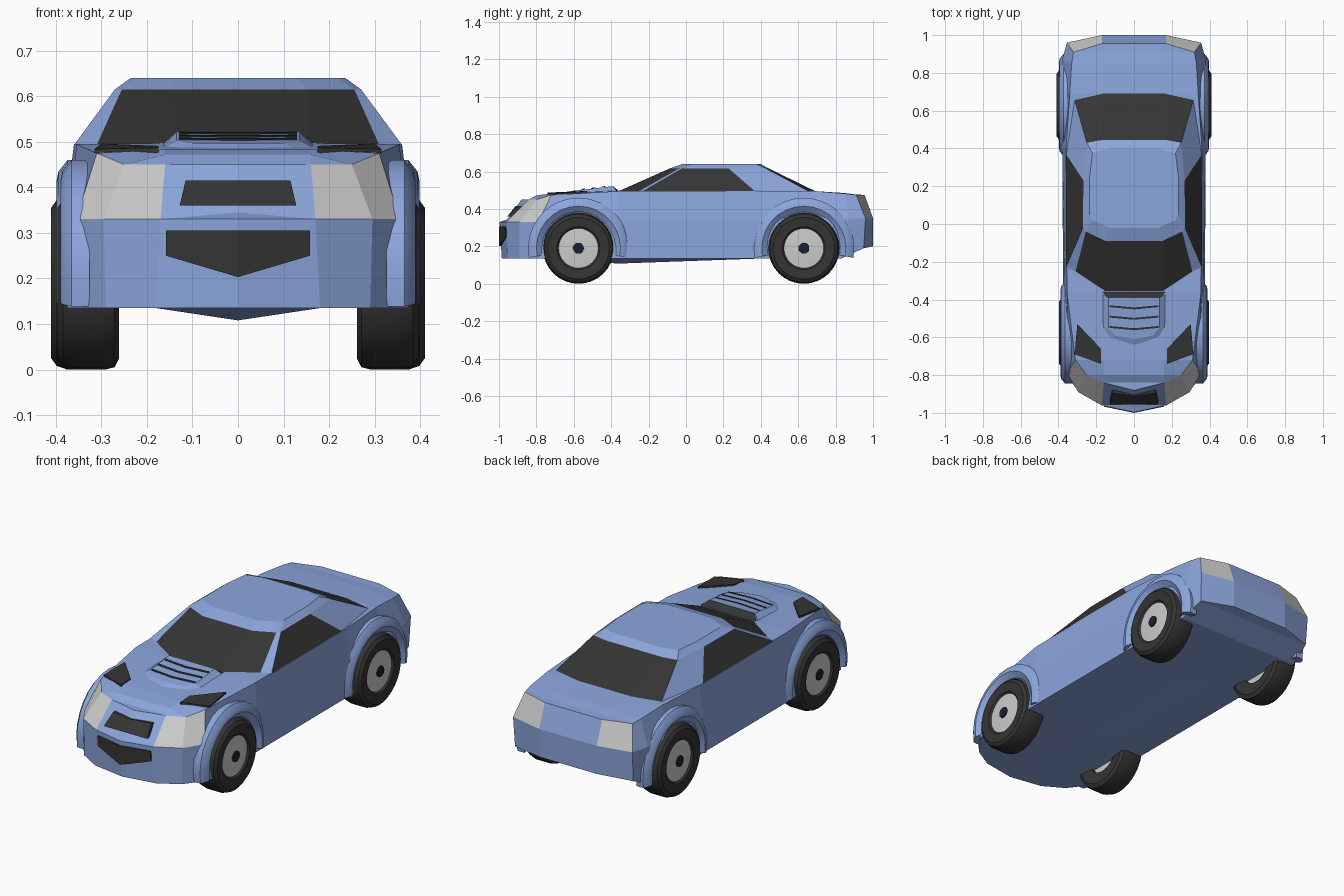
import bpy, bmesh, math

if "Cube" in bpy.data.objects:
    bpy.data.objects.remove(bpy.data.objects["Cube"])

def material(name, col):
    m = bpy.data.materials.new(name)
    m.diffuse_color = (*col, 1)
    m.use_nodes = True
    m.node_tree.nodes["Principled BSDF"].inputs["Base Color"].default_value = m.diffuse_color
    return m

BLUE = material("blue_paint", (0.26, 0.38, 0.72))
DARK = material("dark", (0.035, 0.035, 0.035))
LAMP = material("lamp_grey", (0.6, 0.6, 0.58))
CAP = material("hub_cap", (0.01, 0.015, 0.03))

def finish(name, bm, mats, smooth=False):
    bmesh.ops.recalc_face_normals(bm, faces=bm.faces)
    me = bpy.data.meshes.new(name)
    bm.to_mesh(me)
    bm.free()
    for m in mats:
        me.materials.append(m)
    ob = bpy.data.objects.new(name, me)
    bpy.context.collection.objects.link(ob)
    if smooth:
        bpy.ops.object.select_all(action='DESELECT')
        ob.select_set(True)
        bpy.context.view_layer.objects.active = ob
        bpy.ops.object.shade_smooth_by_angle(angle=math.radians(35))
    return ob

def mirrored_grid(name, rows, mats, pick):
    """Skin rows of right-half points, mirrored over x = 0; pick() chooses the material."""
    bm = bmesh.new()
    cache = {}
    def vert(p, s):
        key = (round(p[0] * s, 4) + 0.0, round(p[1], 4), round(p[2], 4))
        if key not in cache:
            cache[key] = bm.verts.new(key)
        return cache[key]
    for s in (1, -1):
        for r in range(len(rows) - 1):
            for c in range(len(rows[0]) - 1):
                ring = [rows[r][c], rows[r][c + 1], rows[r + 1][c + 1], rows[r + 1][c]]
                vs = list(dict.fromkeys(vert(p, s) for p in ring))
                if len(vs) > 2 and bm.faces.get(vs) is None:
                    bm.faces.new(vs).material_index = pick(r, c)
    return finish(name, bm, mats)

def plate(name, pts, push, mat):
    """Thin prism: polygon extruded by the push vector."""
    bm = bmesh.new()
    a = [bm.verts.new(p) for p in pts]
    b = [bm.verts.new([p[i] + push[i] for i in range(3)]) for p in pts]
    bm.faces.new(a)
    bm.faces.new(b)
    n = len(pts)
    for i in range(n):
        j = (i + 1) % n
        bm.faces.new((a[i], a[j], b[j], b[i]))
    return finish(name, bm, [mat])

def sweep(name, profile, y, z, side, mat, a0=0, a1=360, n=32):
    """Turn a closed (radius, x) profile about the axle."""
    bm = bmesh.new()
    full = a1 - a0 == 360
    rings = []
    for i in range(n if full else n + 1):
        a = math.radians(a0 + (a1 - a0) * i / n)
        rings.append([bm.verts.new((side * x, y + r * math.cos(a), z + r * math.sin(a)))
                      for r, x in profile])
    m = len(profile)
    for i in range(n):
        p, q = rings[i], rings[(i + 1) % len(rings)]
        for j in range(m):
            k = (j + 1) % m
            bm.faces.new((p[j], p[k], q[k], q[j]))
    if not full:
        bm.faces.new(rings[0])
        bm.faces.new(rings[-1])
    return finish(name, bm, [mat], True)

# Body shell: sill, waist and shoulder outlines from nose to tail
sill = [(0, -.985, .135), (.18, -.955, .135), (.29, -.89, .135), (.375, -.78, .135),
        (.375, -.36, .135), (.375, .4, .135), (.375, .69, .135), (.37, .83, .135),
        (.35, .95, .19), (.17, 1, .2), (0, 1, .2)]
waist = [(0, -.997, .33), (.17, -.96, .33), (.295, -.89, .33), (.355, -.79, .33),
         (.365, -.36, .33), (.38, .4, .33), (.385, .69, .34), (.38, .87, .35),
         (.355, .96, .35), (.17, 1, .35), (0, 1, .35)]
ledge = [(0, -.955, .345)] + waist[1:]
shoulder = [(0, -.88, .45), (.16, -.84, .45), (.25, -.8, .45), (.31, -.72, .475),
            (.355, -.36, .495), (.36, .4, .495), (.34, .69, .495), (.33, .85, .482),
            (.32, .91, .475), (.17, .955, .475), (0, .955, .475)]
deck_z = [.45, .45, .472, .483, .497, .495, .495, .485, .477, .475, .475]
deck = [(min(p[0], .16), p[1], h) for p, h in zip(shoulder, deck_z)]
deck_mid = [(0, p[1], p[2]) for p in deck]
floor = [(min(p[0], .18), p[1], p[2]) for p in sill]
floor_mid = [(0, p[1], .108 if p[1] == -.36 else p[2]) for p in floor]

def body_mat(r, c):
    return 1 if r == 4 and c in (1, 2, 7, 8) and c != 7 else 0

mirrored_grid("body", [floor_mid, floor, sill, waist, ledge, shoulder, deck, deck_mid],
              [BLUE, LAMP], body_mat)

# Cabin with glass: belt, window top and roof outlines
belt = [(0, -.365, .493), (.15, -.365, .493), (.31, -.255, .493), (.36, -.23, .493),
        (.36, .37, .493), (.315, .66, .493), (.16, .695, .493), (0, .695, .493)]
header = [(0, -.09, .615), (.15, -.09, .615), (.255, -.04, .615), (.27, -.02, .615),
          (.268, .23, .615), (.25, .43, .615), (.17, .445, .615), (0, .445, .615)]
roof = [(0, -.02, .64), (.13, -.02, .64), (.22, .02, .64), (.235, .05, .64),
        (.235, .25, .64), (.22, .375, .64), (.13, .4, .64), (0, .4, .64)]
roof_mid = [(0, p[1], p[2]) for p in roof]
mirrored_grid("cabin", [belt, header, roof, roof_mid], [BLUE, DARK],
              lambda r, c: 1 if r == 0 and c in (0, 1, 3, 5, 6) else 0)

# Hood scoop with dark rear mouth and three chevron slots
scoop_rows = [[(0, -.65, .482), (.13, -.61, .482), (.168, -.55, .485), (.168, -.37, .492)],
              [(0, -.61, .497), (.10, -.59, .497), (.135, -.55, .503), (.135, -.39, .522)],
              [(0, -.61, .497), (0, -.59, .498), (0, -.55, .503), (0, -.39, .522)]]
mirrored_grid("hood_scoop", scoop_rows, [BLUE], lambda r, c: 0)
plate("scoop_mouth", [(-.135, -.39, .522), (.135, -.39, .522), (.165, -.36, .497), (-.165, -.36, .497)],
      (0, 0, -.02), DARK)
for i, y in enumerate((-.55, -.495, -.44)):
    z = .503 + (y + .55) * .119
    for s in (1, -1):
        plate(f"scoop_slot_{i}_{s}", [(0, y - .012, z), (s * .13, y, z + .001),
              (s * .13, y + .01, z + .003), (0, y - .002, z + .002)], (0, 0, .003), DARK)

for s in (1, -1):
    # Hood vents
    plate(f"hood_vent_{s}", [(s * .175, -.74, .487), (s * .175, -.66, .491),
          (s * .30, -.53, .496), (s * .315, -.69, .484)], (0, 0, -.02), DARK)
    # Half of each grille, following the pointed nose
    plate(f"upper_grille_{s}", [(0, -.955, .36), (s * .128, -.955, .36),
          (s * .115, -.895, .415), (0, -.912, .415)], (0, .02, 0), DARK)
    plate(f"lower_grille_{s}", [(0, -1, .305), (s * .158, -.967, .305),
          (s * .158, -.965, .25), (0, -1, .203)], (0, .02, 0), DARK)

# Wheels and arch flares
tyre = [(.10, .285), (.165, .275), (.185, .285), (.19, .305), (.19, .375),
        (.182, .398), (.165, .41), (.115, .405), (.10, .39)]
hub = [(.0005, .30), (.108, .30), (.108, .396), (.03, .402), (.0005, .402)]
cap = [(.0005, .39), (.03, .39), (.028, .408), (.0005, .408)]
flare = [(.195, .33), (.195, .372), (.225, .394), (.245, .39), (.27, .37), (.27, .33)]
for tag, y, dx in (("front", -.575, -.014), ("rear", .63, 0)):
    for s in (1, -1):
        for part, prof, mat in (("tyre", tyre, DARK), ("hub", hub, LAMP), ("hub_cap", cap, CAP)):
            sweep(f"{tag}_{part}_{s}", [(r, x + dx) for r, x in prof], y, .19, s, mat)
        sweep(f"{tag}_arch_{s}", [(r, x + dx * .6 + .004) for r, x in flare], y, .19, s, BLUE,
              -11, 191, 16)
